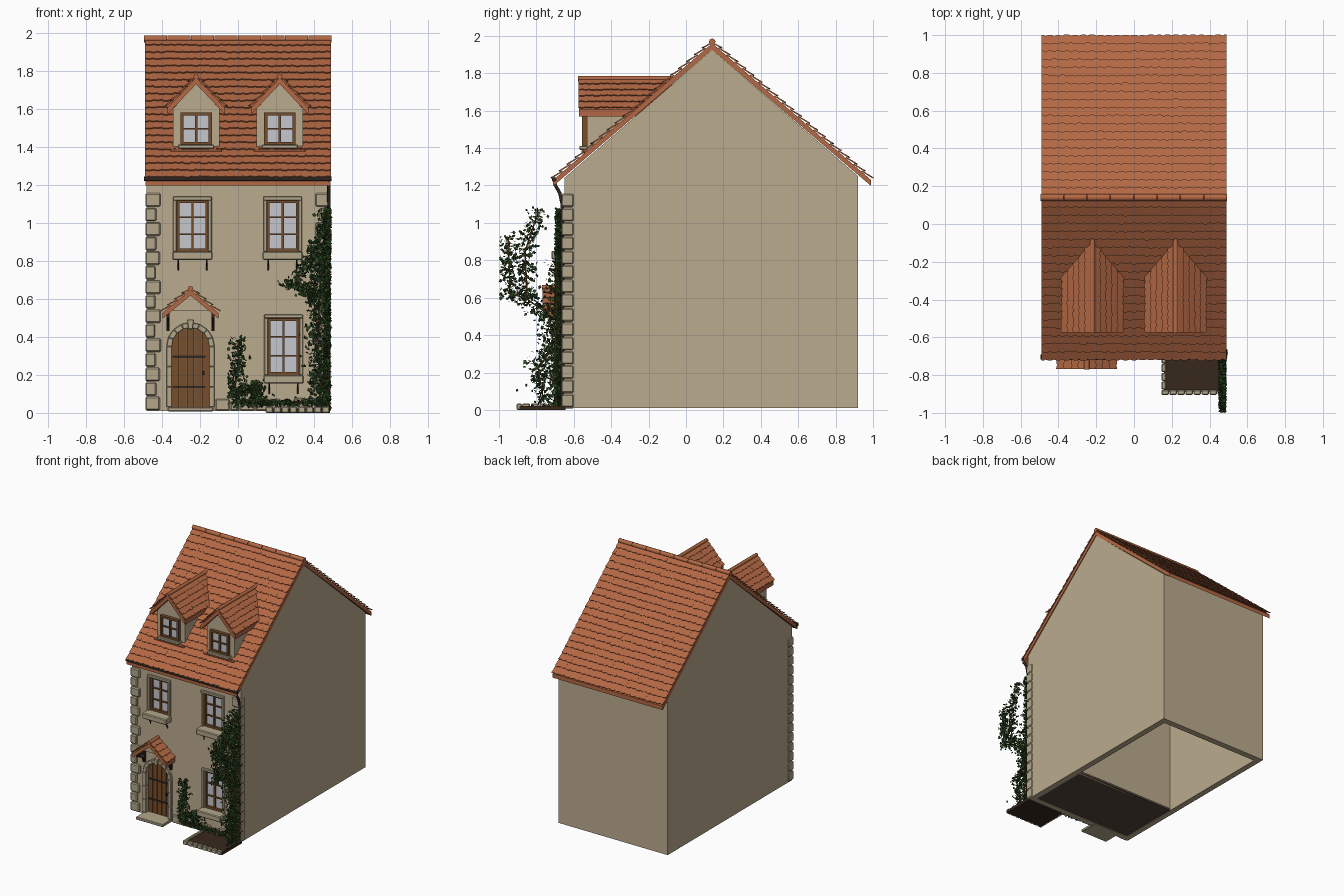
import bpy, bmesh, math, random
from mathutils import Vector as V

if "Cube" in bpy.data.objects:
    bpy.data.objects.remove(bpy.data.objects["Cube"])
random.seed(4)

def mat(name, r, g, b):
    m = bpy.data.materials.new(name)
    m.diffuse_color = (*[(c / 255) ** 2.2 for c in (r, g, b)], 1)
    m.use_nodes = True
    m.node_tree.nodes["Principled BSDF"].inputs["Base Color"].default_value = m.diffuse_color
    return m

PLASTER = mat("plaster", 186, 170, 140)
STONE = mat("stone", 178, 166, 138)
TILE = mat("clay_tile", 178, 104, 70)
WOOD = mat("wood", 118, 78, 46)
GLASS = mat("glass", 196, 198, 204)
IRON = mat("iron", 52, 44, 40)
SOIL = mat("soil", 58, 44, 34)
LEAF = mat("leaf", 48, 74, 38)
FLOOR = mat("floor", 84, 70, 60)

def mesh(name, verts, faces, m, bevel=0, fix=True):
    me = bpy.data.meshes.new(name)
    me.from_pydata([tuple(v) for v in verts], [], faces)
    if fix:
        bm = bmesh.new()
        bm.from_mesh(me)
        bmesh.ops.recalc_face_normals(bm, faces=bm.faces)
        bm.to_mesh(me)
        bm.free()
    ob = bpy.data.objects.new(name, me)
    bpy.context.collection.objects.link(ob)
    me.materials.append(m)
    if bevel:
        b = ob.modifiers.new("bevel", 'BEVEL')
        b.width, b.segments = bevel, 1
    return ob

def prisms(name, items, m, bevel=0):
    """Many extruded polygons in one object: items are (points, extrusion vector)."""
    vs, fs = [], []
    for pts, vec in items:
        n, o = len(pts), len(vs)
        vs += [V(p) for p in pts] + [V(p) + V(vec) for p in pts]
        fs += [list(range(o, o + n)), list(range(o + n, o + 2 * n))]
        fs += [(o + i, o + (i + 1) % n, o + n + (i + 1) % n, o + n + i) for i in range(n)]
    return mesh(name, vs, fs, m, bevel)

def box(x0, x1, y0, y1, z0, z1):
    return ([(x0, y0, z0), (x1, y0, z0), (x1, y1, z0), (x0, y1, z0)], (0, 0, z1 - z0))

def tube(name, pts, r, m):
    cu = bpy.data.curves.new(name, 'CURVE')
    cu.dimensions, cu.bevel_depth, cu.bevel_resolution, cu.use_fill_caps = '3D', r, 2, True
    s = cu.splines.new('POLY')
    s.points.add(len(pts) - 1)
    for p, q in zip(s.points, pts):
        p.co = (*q, 1)
    tmp = bpy.data.objects.new(name + "_curve", cu)
    me = bpy.data.meshes.new_from_object(tmp)
    bpy.data.objects.remove(tmp)
    me.materials.clear()
    me.materials.append(m)
    ob = bpy.data.objects.new(name, me)
    bpy.context.collection.objects.link(ob)
    for p in me.polygons:
        p.use_smooth = len(p.vertices) == 4

def tiles(name, org, U, D, width, length, rows, w, keep=lambda p: True):
    """Overlapping rows of round-ended tiles; U runs along the row, D down the slope."""
    org, U, D = V(org), V(U).normalized(), V(D).normalized()
    N = U.cross(D)
    if N.z < 0:
        N = -N
    step, items = length / rows, []
    cols = round(width / w)
    w = width / cols
    for r in range(rows):
        for c in range(cols + r % 2):
            u0 = (c - 0.5 * (r % 2)) * w
            vt, vb = max(0, (r - 0.25) * step), (r + 1) * step + random.uniform(-.003, .003)
            arc = [(u0 + w / 2 + w / 2 * math.cos(a), vb - w * .2 + w * .2 * math.sin(a))
                   for a in [math.pi * k / 5 for k in range(6)]]
            out = [(min(max(u, 0), width), v) for u, v in [(u0, vt), (u0 + w, vt)] + arc]
            pts = [org + U * u + D * v + N * (.012 * (v - vt) / (vb - vt)) for u, v in out]
            if keep(sum(pts, V()) / len(pts)):
                items.append((pts, N * .007))
    prisms(name, items, TILE)

def roof_z(y): return 1.96 - 0.86 * abs(y - 0.14)
def roof_y(z): return 0.14 - (1.96 - z) / 0.86

# walls: hollow gabled shell, open below, with window and door openings
def arch(cx, hw, spring, z0, n=8):
    a = [(cx + hw * math.cos(math.pi * k / n), spring + hw * math.sin(math.pi * k / n)) for k in range(n + 1)]
    jamb = [z0 + (spring - z0) * k / 3 for k in range(3)]
    return [(cx + hw, z) for z in jamb] + a + [(cx - hw, z) for z in reversed(jamb)]

WINS = [(-0.24, 0.85, 1.12), (0.235, 0.85, 1.12), (0.24, 0.20, 0.50)]
DX = -0.25
outer = [(-.65, .01), (-.65, 1.24), (.14, 1.925), (.92, 1.25), (.92, .01)]
inner = [(-.60, -.1), (-.60, 1.20), (.14, 1.85), (.87, 1.20), (.87, -.1)]
walls = prisms("house_walls", [([(-.482, y, z) for y, z in outer], (.964, 0, 0))], PLASTER)
cuts = [([(-.435, y, z) for y, z in inner], (.87, 0, 0))]
cuts += [box(cx - .085, cx + .085, -.7, -.55, z0, z1) for cx, z0, z1 in WINS]
cuts.append(([(x, -.7, z) for x, z in arch(DX, .1, .35, .03)], (0, .15, 0)))
for i, c in enumerate(cuts):
    cutter = prisms("cutter", [c], PLASTER)
    mod = walls.modifiers.new("cut", 'BOOLEAN')
    mod.operation, mod.object, mod.solver = 'DIFFERENCE', cutter, 'EXACT'
    bpy.context.view_layer.objects.active = walls
    bpy.ops.object.modifier_apply(modifier=mod.name)
    bpy.data.objects.remove(cutter)
prisms("front_room_floor", [box(-.44, .44, -.61, -.10, .012, .03)], FLOOR)
prisms("partition_wall", [box(-.44, .44, -.12, -.10, .012, 1.2)], PLASTER)

# main roof: boards, tile rows, ridge caps
for s, n in ((-1, "front"), (1, "back")):
    e = .14 + s * .85
    prisms(n + "_roof_slab", [([(-.487, .14, 1.96), (-.487, e, 1.229), (-.487, e, 1.197), (-.487, .14, 1.925)],
                               (.974, 0, 0))], TILE)
    tiles(n + "_roof_tiles", (-.49, .14, 1.96), (1, 0, 0), (0, s * .85, -.731), .98, 1.121, 20, .045)
for k in range(8):
    x = -.495 + k * .12375
    tube("ridge_cap", [(x, .14, 1.968), (x + .121, .14, 1.968)], .018, TILE)
tube("gutter", [(-.495, -.705, 1.232), (.492, -.705, 1.232)], .013, IRON)
tube("downpipe", [(.478, -.705, 1.23), (.478, -.698, 1.20), (.478, -.675, 1.16), (.478, -.662, 1.1), (.478, -.662, .01)], .009, IRON)

# small gabled roof shared by the dormers and the door hood
def gable_roof(name, cx, half, za, ze, y0, back, rows, t, w):
    slabs = []
    for s in (-1, 1):
        slabs.append(([(cx, y0, za), (cx + s * half, y0, ze), (cx + s * half, back(ze), ze), (cx, back(za), za)],
                      (0, 0, -t)))
        tiles(name + "_tiles", (cx, y0 - .003, za), (0, 1, 0), (s * half, 0, ze - za), back(za) - y0,
              math.hypot(half, za - ze), rows, w, lambda p: p.y < back(p.z) + .01)
    prisms(name + "_slab", slabs, TILE)
    tube(name + "_ridge", [(cx, y0 - .006, za + .006), (cx, back(za), za + .006)], .014, TILE)

# window: frame, glazing bars, glass
def window(name, cx, z0, z1, hw, y, rows, f=.016):
    b = [box(cx - hw, cx - hw + f, y, y + .03, z0, z1), box(cx + hw - f, cx + hw, y, y + .03, z0, z1),
         box(cx - hw, cx + hw, y, y + .03, z1 - f, z1), box(cx - hw, cx + hw, y, y + .03, z0, z0 + f),
         box(cx - .006, cx + .006, y + .004, y + .03, z0, z1)]
    for k in range(1, rows):
        z = z0 + (z1 - z0) * k / rows
        b.append(box(cx - hw, cx + hw, y + .006, y + .03, z - .004, z + .004))
    prisms(name + "_frame", b, WOOD)
    prisms(name + "_glass", [box(cx - hw + .004, cx + hw - .004, y + .018, y + .026, z0 + .004, z1 - .004)], GLASS)

for cx, z0, z1 in WINS:
    window("window", cx, z0, z1, .085, -.645, 3)
    prisms("window_surround", [box(cx + s * .092 - .01, cx + s * .092 + .01, -.662, -.64, z0, z1) for s in (-1, 1)]
           + [box(cx - .102, cx + .102, -.664, -.64, z1 - .002, z1 + .018)], STONE, .003)
    prisms("window_sill", [box(cx - .106, cx + .106, -.72, -.62, z0 - .045, z0)], STONE, .006)
    for s in (-1, 1):
        tube("sill_bracket", [(cx + s * .075, -.70, z0 - .045), (cx + s * .075, -.66, z0 - .075),
                              (cx + s * .075, -.655, z0 - .1)], .004, IRON)

# dormers
for cx in (-.22, .22):
    prof = [(-.122, 1.375), (.122, 1.375), (.122, 1.60), (0, 1.735), (-.122, 1.60)]
    vs = [(cx + x, -.53, z) for x, z in prof] + [(cx + x, max(-.529, roof_y(z) + .02), z) for x, z in prof]
    mesh("dormer_walls", vs, [range(5), range(5, 10)] + [(i, (i + 1) % 5, 5 + (i + 1) % 5, 5 + i) for i in range(5)], PLASTER)
    gable_roof("dormer_roof", cx, .152, 1.765, 1.605, -.572, lambda z: roof_y(z) + .015, 5, .035, .04)
    window("dormer_window", cx, 1.41, 1.58, .082, -.555, 2)
    prisms("dormer_sill", [box(cx - .095, cx + .095, -.57, -.52, 1.39, 1.412)], STONE, .004)
    prisms("dormer_apron", [box(cx - .135, cx + .135, -.56, -.51, 1.372, 1.388)], TILE, .004)

# door, stone arch, hood and step
xs = [DX - .1 + .04 * k for k in range(6)]
items = []
for a, b in zip(xs, xs[1:]):
    top = lambda x: .35 + math.sqrt(max(0, .01 - (x - DX) ** 2))
    a, b = a + .001, b - .001
    m = (a + b) / 2
    items.append(([(a, -.635, .03), (b, -.635, .03), (b, -.635, top(b)), (m, -.635, top(m)), (a, -.635, top(a))], (0, .025, 0)))
prisms("door_planks", items, WOOD)
prisms("door_hinges", [box(DX - .095, DX + .08, -.641, -.63, z, z + .012) for z in (.13, .29)]
       + [box(DX + .06, DX + .075, -.65, -.63, .2, .22)], IRON)
o, n = arch(DX, .127, .35, .03), arch(DX, .097, .35, .03)
prisms("door_surround", [([(p[0], -.67, p[1]) for p in (o[i], o[i + 1], n[i + 1], n[i])], (0, .05, 0))
                         for i in range(len(o) - 1)], STONE, .003)
prisms("keystone", [([(DX - .012, -.685, .44), (DX + .012, -.685, .44), (DX + .018, -.685, .492), (DX - .018, -.685, .492)],
                     (0, .05, 0))], STONE, .003)
gable_roof("door_hood", DX, .148, .648, .525, -.765, lambda z: -.648, 4, .03, .04)
prisms("hood_gable", [([(DX - .1, -.70, .54), (DX + .1, -.70, .54), (DX, -.70, .62)], (0, .055, 0))], PLASTER)
for s in (-1, 1):
    x = DX + s * .118
    prisms("hood_bracket", [box(x - .008, x + .008, -.75, -.645, .5, .525), box(x - .008, x + .008, -.668, -.645, .43, .52)], IRON)
    tube("hood_brace", [(x, -.74, .505), (x, -.69, .48), (x, -.66, .435)], .006, IRON)
prisms("door_step", [box(DX - .12, DX + .12, -.765, -.60, .008, .03)], STONE, .004)

# corner stones and plinth
quoins = []
for k in range(15):
    w, z = (.08, .055)[k % 2] + random.uniform(-.004, .004), .012 + k * .0765
    for s in (-1, 1):
        a, b = sorted((s * .488, s * (.488 - w)))
        quoins.append(box(a, b, -.666, -.60, z + .002, z + .073))
prisms("corner_stones", quoins, STONE, .007)
plinth, x = [], -.12
while x < .40:
    w = random.uniform(.05, .08)
    plinth.append(box(x, min(x + w, .42) - .004, -.664, -.64, .012, random.uniform(.06, .08)))
    x += w
prisms("plinth_stones", plinth, STONE, .006)

# flower bed
prisms("bed_soil", [box(.16, .485, -.89, -.645, 0, .022)], SOIL)
edge = [box(.145 + k * .0425, .184 + k * .0425, -.905, -.878, 0, .034) for k in range(8)]
edge += [box(.145, .17, -.876 + k * .046, -.834 + k * .046, 0, .034) for k in range(5)]
prisms("bed_edging", edge, STONE, .005)

# ivy: strands as (spread, leaf count, path); front ones hug the wall, side ones stand out from the corner
FRONT = [(.022, 300, [(0, .04), (-.015, .15), (.005, .27), (0, .38)]), (.025, 240, [(0, .1), (.09, .15), (.12, .06)]),
         (.014, 320, [(.02, .05), (.3, .055), (.45, .05)]), (.03, 1300, [(.44, .02), (.42, .4), (.435, .75), (.465, 1.06)]),
         (.022, 250, [(.42, .58), (.34, .67), (.26, .68)]), (.022, 180, [(.42, .88), (.37, .8), (.33, .72)])]
SIDE = [(.03, 500, [(-.69, .02), (-.71, .2), (-.69, .45), (-.69, .78)]),
        (.035, 500, [(-.76, .04), (-.79, .22), (-.71, .35), (-.74, .55)]),
        (.032, 420, [(-.72, .5), (-.86, .6), (-.94, .62), (-.95, .92)]),
        (.03, 320, [(-.85, .6), (-.86, .85), (-.79, 1.06)])]
vs, fs = [], []
for strands, place in ((FRONT, lambda a, d, z: (a, -.668 - d, z)), (SIDE, lambda a, d, z: (.483 - d, a, z))):
    for spread, count, path in strands:
        tube("ivy_stem", [place(a, .008, z) for a, z in path], .004, WOOD)
        lens = [math.dist(p, q) for p, q in zip(path, path[1:])]
        for _ in range(count):
            i = random.choices(range(len(lens)), lens)[0]
            t, (a0, z0), (a1, z1) = random.random(), path[i], path[i + 1]
            a, z = a0 + (a1 - a0) * t + random.gauss(0, spread), z0 + (z1 - z0) * t + random.gauss(0, spread * .7)
            lim = (-.05, .485) if strands is FRONT else (-.99, -.655)
            c = V(place(min(max(a, lim[0]), lim[1]), random.uniform(0, .03), max(z, .02)))
            d = V([random.gauss(0, 1) for _ in range(3)]).normalized() * random.uniform(.009, .014)
            e = d.cross(V([random.gauss(0, 1) for _ in range(3)])).normalized() * d.length * .8
            k = len(vs)
            vs += [c - d, c + e, c + d, c - e]
            fs += [(k, k + 1, k + 2), (k, k + 2, k + 3)]
mesh("ivy_leaves", vs, fs, LEAF, fix=False)
